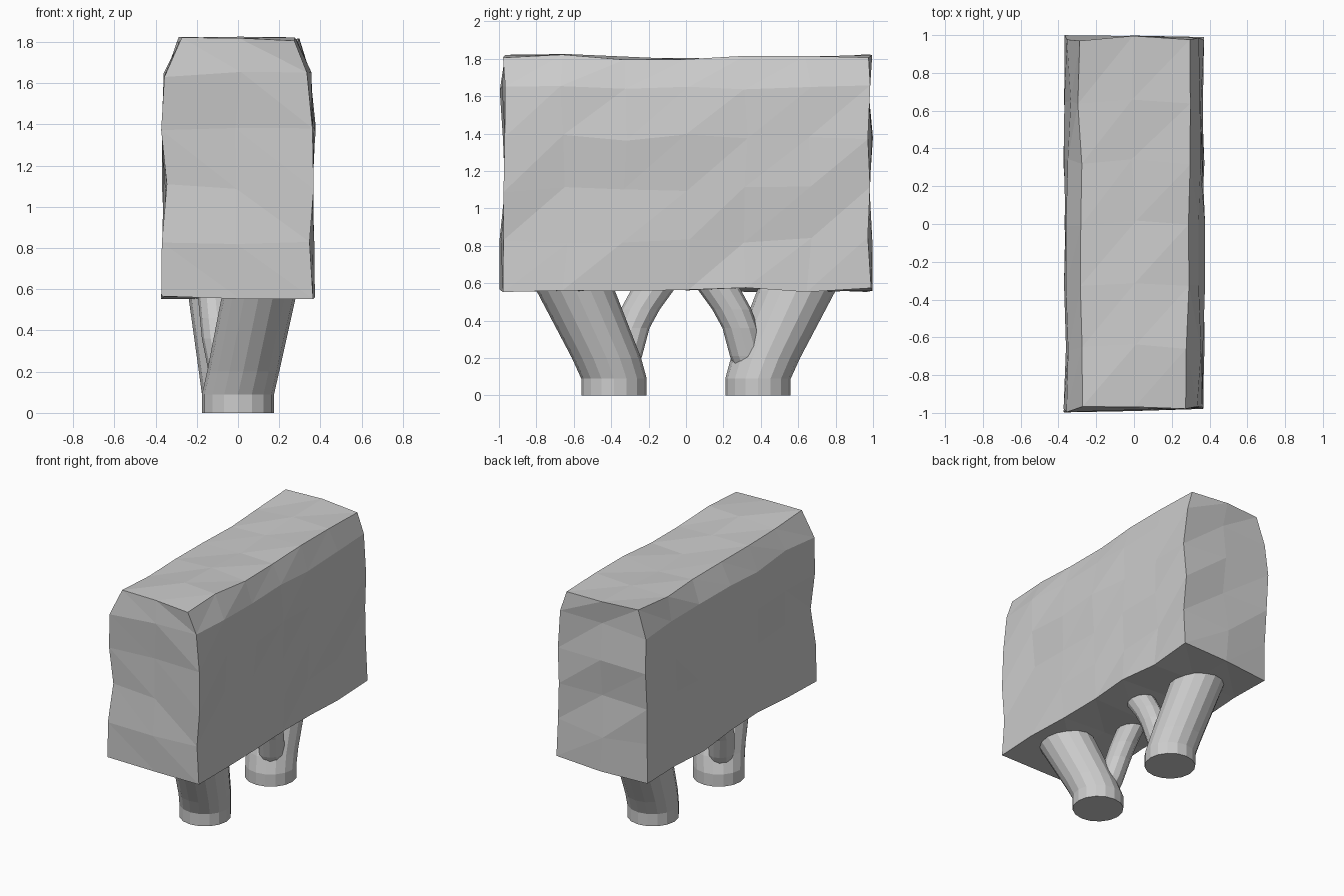
import bpy, bmesh, math, random

if "Cube" in bpy.data.objects:
    bpy.data.objects.remove(bpy.data.objects["Cube"])

random.seed(4)


def make_object(name, bm):
    bmesh.ops.recalc_face_normals(bm, faces=bm.faces)
    mesh = bpy.data.meshes.new(name)
    bm.to_mesh(mesh)
    bm.free()
    obj = bpy.data.objects.new(name, mesh)
    bpy.context.collection.objects.link(obj)
    return obj


def tube(name, rings, turn, sides):
    """Loft of horizontal ellipses (x, y, z, rx, ry); turn=-1 rotates half a turn."""
    bm = bmesh.new()
    loops = []
    for x, y, z, rx, ry in rings:
        loops.append([bm.verts.new((turn * (x + rx * math.cos(a)), turn * (y + ry * math.sin(a)), z))
                      for a in (2 * math.pi * i / sides for i in range(sides))])
    for low, high in zip(loops, loops[1:]):
        for i in range(sides):
            j = (i + 1) % sides
            bm.faces.new((low[i], low[j], high[j], high[i]))
    bm.faces.new(loops[0])
    bm.faces.new(loops[-1])
    return make_object(name, bm)


# Clipped hedge crown: shell of a lattice, narrowed at the top and roughened
levels = [0.57, 0.83, 1.10, 1.38, 1.64, 1.81]
half_widths = [0.365, 0.36, 0.357, 0.365, 0.348, 0.285]
NX, NY, NZ = 2, 6, 5
bm = bmesh.new()
points = {}
for i in range(NX + 1):
    for j in range(NY + 1):
        for k in range(NZ + 1):
            if i in (0, NX) or j in (0, NY) or k in (0, NZ):
                jit = [random.uniform(-1, 1) for _ in range(3)]
                x = half_widths[k] * (2 * i / NX - 1) + 0.014 * jit[0]
                y = 0.98 * (2 * j / NY - 1) + 0.02 * jit[1]
                z = levels[k] + 0.018 * jit[2]
                points[i, j, k] = bm.verts.new((x, y, z))


def skin(axis, index, counts):
    """Triangulated sheet on one side of the lattice."""
    u, v = [a for a in range(3) if a != axis]
    for a in range(counts[u]):
        for b in range(counts[v]):
            quad = []
            for da, db in ((0, 0), (1, 0), (1, 1), (0, 1)):
                key = [index] * 3
                key[u], key[v] = a + da, b + db
                quad.append(points[tuple(key)])
            # end faces split the other way from the long faces
            if axis == 1:
                quad = quad[1:] + quad[:1]
            bm.faces.new((quad[0], quad[1], quad[2]))
            bm.faces.new((quad[0], quad[2], quad[3]))


counts = (NX, NY, NZ)
for axis in range(3):
    skin(axis, 0, counts)
    skin(axis, counts[axis], counts)
make_object("hedge_crown", bm)

# Two leaning trunks, each with a thinner inner branch, turned half a turn apart
for side, turn, lean, spread in (("front", 1, 0.10, 1.0), ("back", -1, 0.06, 0.75)):
    tube(side + "_trunk", [
        (0, -0.385, 0, 0.175, 0.175),
        (0, -0.385, 0.09, 0.175, 0.175),
        (lean * 0.25, -0.425, 0.2, 0.175, 0.185),
        (lean, -0.59, 0.56, 0.18, 0.21),
        (lean * 1.3, -0.65, 0.7, 0.16, 0.19)], turn, 16)
    tube(side + "_branch", [
        (-0.03 * spread, -0.37, 0.1, 0.085, 0.09),
        (-0.06 * spread, -0.33, 0.21, 0.085, 0.095),
        (-0.09 * spread, -0.29, 0.36, 0.085, 0.095),
        (-0.10 * spread, -0.245, 0.46, 0.085, 0.105),
        (-0.11 * spread, -0.175, 0.57, 0.085, 0.115),
        (-0.12 * spread, -0.10, 0.66, 0.07, 0.1)], turn, 12)
